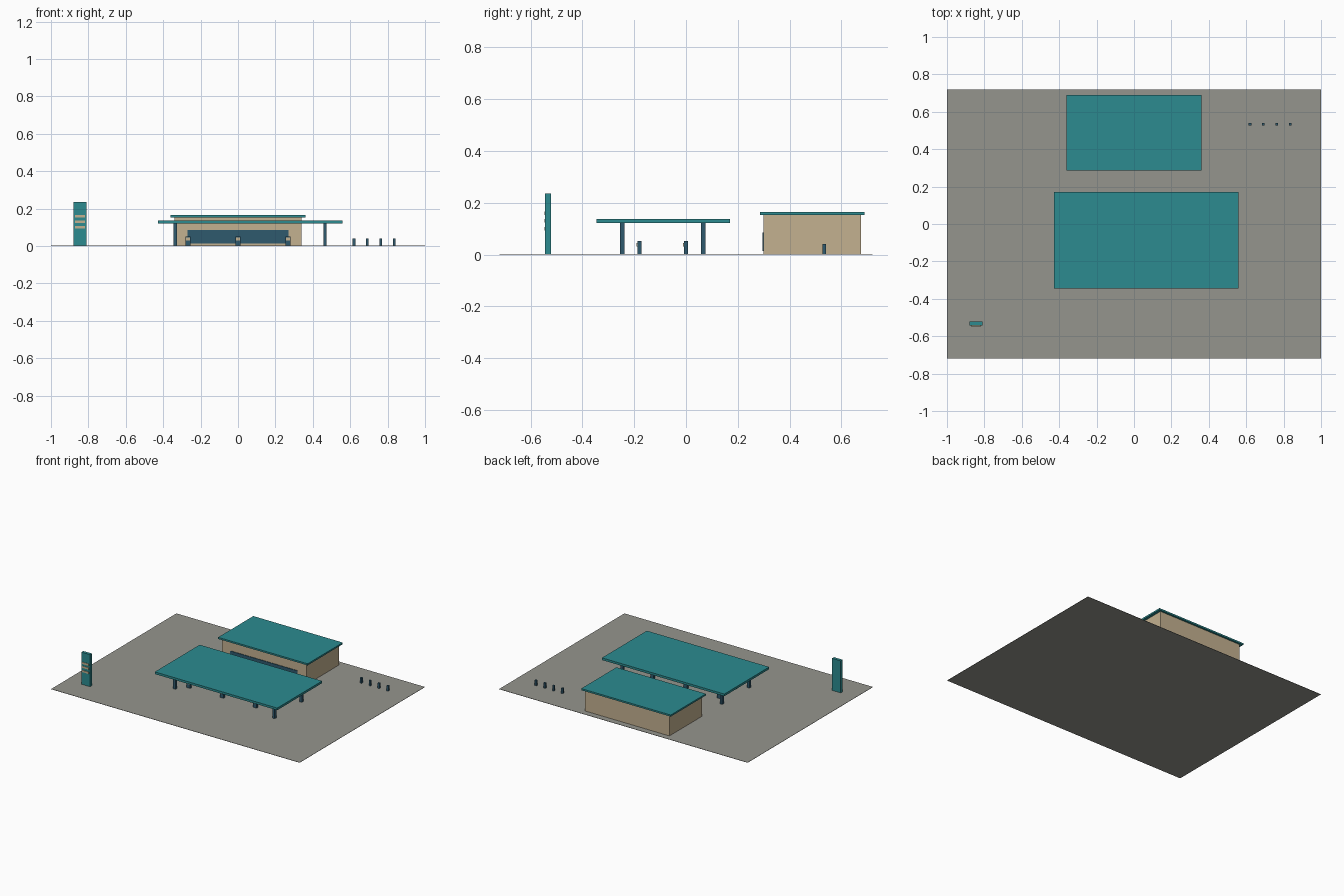
import bpy
import bmesh
from mathutils import Matrix, Vector

cube = bpy.data.objects.get("Cube")
if cube:
    bpy.data.objects.remove(cube, do_unlink=True)


def make_material(name, rgb):
    mat = bpy.data.materials.new(name)
    mat.use_nodes = True
    mat.diffuse_color = (*rgb, 1)
    mat.node_tree.nodes["Principled BSDF"].inputs["Base Color"].default_value = (*rgb, 1)
    return mat


teal = make_material("teal_paint", (0.025, 0.26, 0.28))
paving = make_material("grey_paving", (0.30, 0.30, 0.27))
sand = make_material("sand_wall", (0.55, 0.44, 0.28))
navy = make_material("dark_blue", (0.028, 0.10, 0.155))


def box(name, centre, size, base, mat):
    """Box standing on height base; centre is (x, y), size is (x, y, z)."""
    bm = bmesh.new()
    bmesh.ops.create_cube(bm, size=1)
    bmesh.ops.transform(bm, matrix=Matrix.Diagonal((*size, 1)), verts=bm.verts)
    bmesh.ops.translate(bm, vec=Vector((*centre, base + size[2] / 2)), verts=bm.verts)
    mesh = bpy.data.meshes.new(name)
    bm.to_mesh(mesh)
    bm.free()
    mesh.materials.append(mat)
    obj = bpy.data.objects.new(name, mesh)
    bpy.context.collection.objects.link(obj)
    return obj


# Paved forecourt
GROUND = 0.002
box("forecourt", (0, 0), (2, 1.44, GROUND), 0, paving)

# Shop with overhanging roof and long front window
box("shop_walls", (0, 0.488), (0.68, 0.376, 0.152), GROUND, sand)
box("shop_roof", (0, 0.488), (0.72, 0.404, 0.012), 0.153, teal)
box("shop_window", (0, 0.299), (0.54, 0.006, 0.072), 0.014, navy)

# Canopy on four posts
box("canopy_roof", (0.065, -0.088), (0.985, 0.516, 0.016), 0.121, teal)
for x in (-0.335, 0.465):
    for y in (-0.246, 0.066):
        box("canopy_post", (x, y), (0.018, 0.018, 0.119), GROUND, navy)

# Two rows of pumps with pale display panels on the front
for x in (-0.268, 0, 0.268):
    for y in (-0.18, 0):
        box("pump", (x, y), (0.028, 0.016, 0.05), GROUND, navy)
        box("pump_display", (x, y - 0.009), (0.021, 0.004, 0.014), 0.031, sand)

# Price sign with three strips
box("sign_board", (-0.845, -0.533), (0.07, 0.022, 0.233), GROUND, teal)
for z in (0.152, 0.124, 0.093):
    box("sign_strip", (-0.845, -0.545), (0.053, 0.004, 0.014), z, sand)

# Row of bollards beside the shop
for i in range(4):
    box("bollard", (0.62 + i * 0.0715, 0.533), (0.014, 0.014, 0.038), GROUND, navy)
